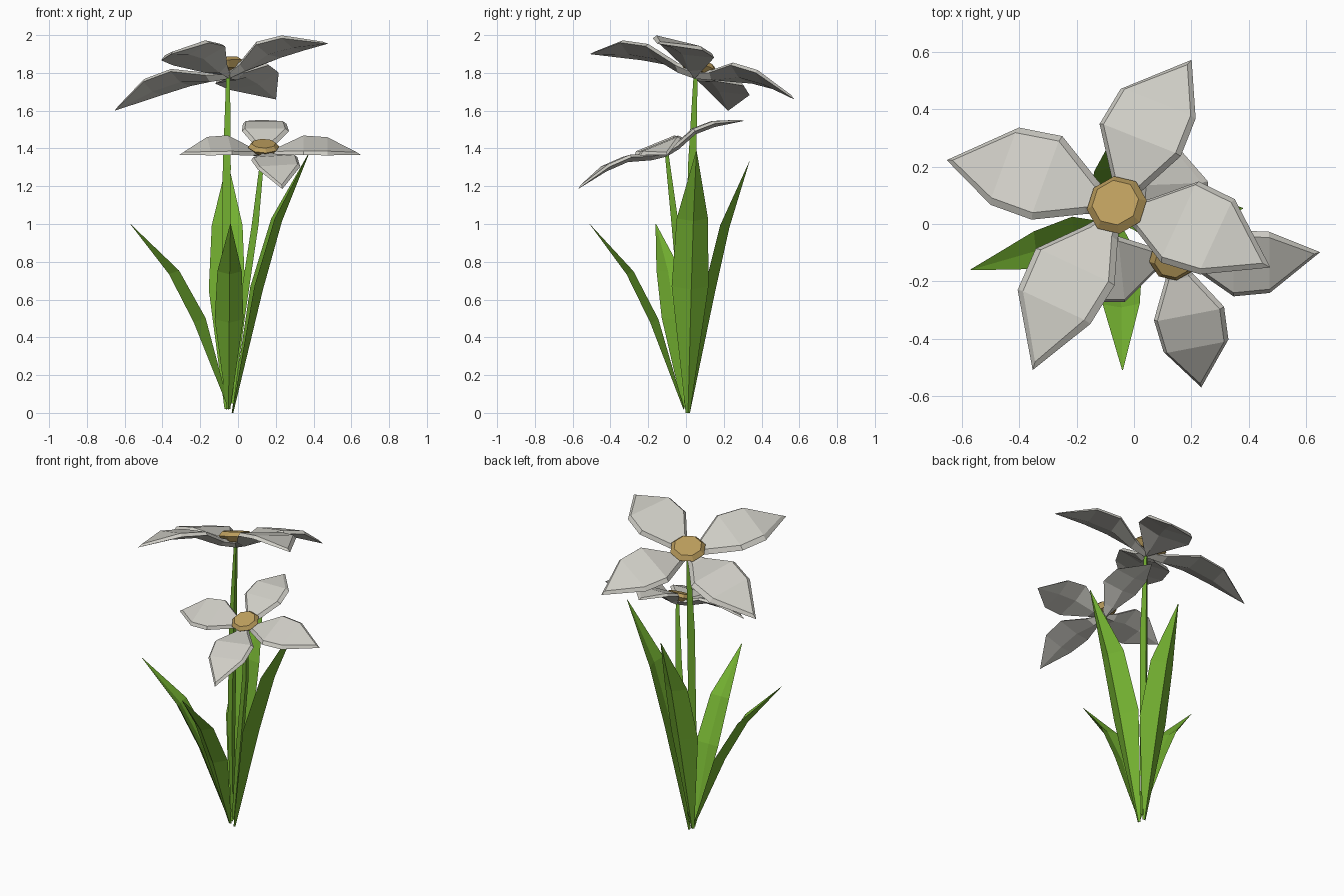
import bpy, bmesh, math
from mathutils import Vector

if "Cube" in bpy.data.objects:
    bpy.data.objects.remove(bpy.data.objects["Cube"])


def material(name, rgb):
    m = bpy.data.materials.new(name)
    m.diffuse_color = (*rgb, 1)
    m.use_nodes = True
    m.node_tree.nodes["Principled BSDF"].inputs["Base Color"].default_value = m.diffuse_color
    return m


GREEN = material("leaf green", (0.17, 0.43, 0.03))
WHITE = material("petal white", (0.62, 0.61, 0.56))
GOLD = material("centre gold", (0.50, 0.34, 0.11))


def make(name, verts, faces, mat):
    """Mesh object with consistent outward normals."""
    me = bpy.data.meshes.new(name)
    me.from_pydata(verts, [], faces)
    me.materials.append(mat)
    bm = bmesh.new()
    bm.from_mesh(me)
    bmesh.ops.recalc_face_normals(bm, faces=bm.faces)
    bm.to_mesh(me)
    bm.free()
    ob = bpy.data.objects.new(name, me)
    bpy.context.collection.objects.link(ob)


def loft(name, rings, mat):
    """Join equal-sized closed rings into a capped tube."""
    n = len(rings[0])
    faces = [(r * n + i, r * n + (i + 1) % n, (r + 1) * n + (i + 1) % n, (r + 1) * n + i)
             for r in range(len(rings) - 1) for i in range(n)]
    last = (len(rings) - 1) * n
    faces += [tuple(reversed(range(n))), tuple(range(last, last + n))]
    make(name, [v for r in rings for v in r], faces, mat)


def stem(name, path, radii):
    """Three-sided tapering stalk."""
    rings = []
    for (x, y, z), r in zip(path, radii):
        rings.append([(x + r * math.cos(a), y + r * math.sin(a), z)
                      for a in (math.radians(-50 + i * 120) for i in range(3))])
    loft(name, rings, GREEN)


def leaf(name, base, tip, half):
    """Folded blade bending outwards; its keel faces away from the plant."""
    base, tip = Vector(base), Vector(tip)
    out = Vector((tip.x - base.x, tip.y - base.y, 0))
    h = tip.z - base.z
    side = Vector((0, 0, 1)).cross(out).normalized()
    slope = Vector((out.length * .95, 0, h)).normalized()
    keel = out.normalized() * slope.z - Vector((0, 0, slope.x))
    rings = []
    # height fraction, outward fraction, width fraction
    for t, o, w in ((0, 0, .12), (.48, .30, 1), (.74, .56, .85), (1, 1, .02)):
        p = base + out * o + Vector((0, 0, h * t))
        s = half * w
        rings.append([p + side * s - keel * .18 * s, p + keel * .02 * s,
                      p - side * s - keel * .18 * s, p + keel * .42 * s])
    loft(name, rings, GREEN)


# petal stations: position along, wide side, narrow side, arch (for a large flower)
STATIONS = ((0, .012, .012, -.005), (.10, .075, .055, .008), (.25, .18, .14, .055),
            (.40, .168, .128, .048))


def petal(name, base, tip, normal, scale, wide):
    """Arched petal, keeled below and bevelled above; wide is +1 if the left side is broader."""
    base, tip = Vector(base), Vector(tip)
    d = tip - base
    length = d.length
    d.normalize()
    side = normal.cross(d).normalized()
    up = d.cross(side)
    verts = []
    for top in (0, 1):
        lift, inset = (.012 + top * .02) * scale, top * .02 * scale
        mid = lift if top else -.012 * scale
        for u, a, b, arch in STATIONS:
            left, right = (a, b) if wide > 0 else (b, a)
            sh = max(.4, 1 - inset / (left * scale))
            p = base + d * (u * length / .61) + up * arch * scale
            verts += [p + side * left * scale * sh + up * lift, p + up * mid,
                      p - side * right * scale * sh + up * lift]
        verts.append(tip - d * inset * 1.3 + up * (lift - .018 * scale))
    n, k = 13, 12
    faces = []
    for r in range(3):
        for c in range(2):
            q = (r * 3 + c, r * 3 + c + 1, r * 3 + c + 4, r * 3 + c + 3)
            faces += [q[::-1], tuple(i + n for i in q)]
    for c in range(2):
        faces += [(k, 10 + c, 9 + c), (9 + c + n, 10 + c + n, k + n)]
    rim = [0, 1, 2, 5, 8, 11, 12, 9, 6, 3]
    for i, j in zip(rim, rim[1:] + rim[:1]):
        faces.append((i, j, j + n, i + n))
    make(name, verts, faces, WHITE)


def flower(name, base, normal, scale, tips):
    base, normal = Vector(base), Vector(normal).normalized()
    for i, (tip, wide) in enumerate(tips):
        petal(f"{name}_petal_{i + 1}", base, tip, normal, scale, wide)
    # octagonal centre with a chamfered top
    ax = normal.cross(Vector((0, 1, 0))).normalized()
    ay = normal.cross(ax)
    rings = []
    for r, h in ((.075, .02), (.107, .052), (.083, .078)):
        rings.append([base + normal * h * scale + (ax * math.cos(a) + ay * math.sin(a)) * r * scale
                      for a in ((i + .2) * math.tau / 8 for i in range(8))])
    loft(f"{name}_centre", rings, GOLD)


# tall flower, tilted back and left
flower("tall_flower", (-.05, .05, 1.785), (-.21, .34, 1), 1.0, (
    ((.475, -.15, 1.96), 1), ((.20, .575, 1.665), 1),
    ((-.655, .225, 1.605), -1), ((-.355, -.508, 1.905), -1)))

# short flower, tilted forward
flower("short_flower", (.135, -.105, 1.37), (.02, -.41, 1), .78, (
    ((.235, -.572, 1.19), 1), ((.65, -.10, 1.37), -1),
    ((.12, .305, 1.55), -1), ((-.31, -.15, 1.37), 1)))

# stems
stem("tall_stem", ((-.05, .02, .05), (-.06, .02, .6), (-.055, .03, 1.3), (-.05, .05, 1.80)),
     (.012, .026, .026, .012))
stem("short_stem", ((-.03, .0, .05), (.02, -.015, .5), (.095, -.06, 1.0), (.135, -.105, 1.39)),
     (.012, .024, .022, .011))

# leaves
leaf("left_leaf", (-.05, -.01, .03), (-.57, -.16, 1.0), .08)
leaf("front_leaf", (-.05, -.01, .02), (-.04, -.51, 1.0), .076)
leaf("right_leaf", (-.03, .01, .0), (.38, .055, 1.385), .098)
leaf("back_leaf", (-.06, .02, .02), (-.055, .335, 1.33), .096)
